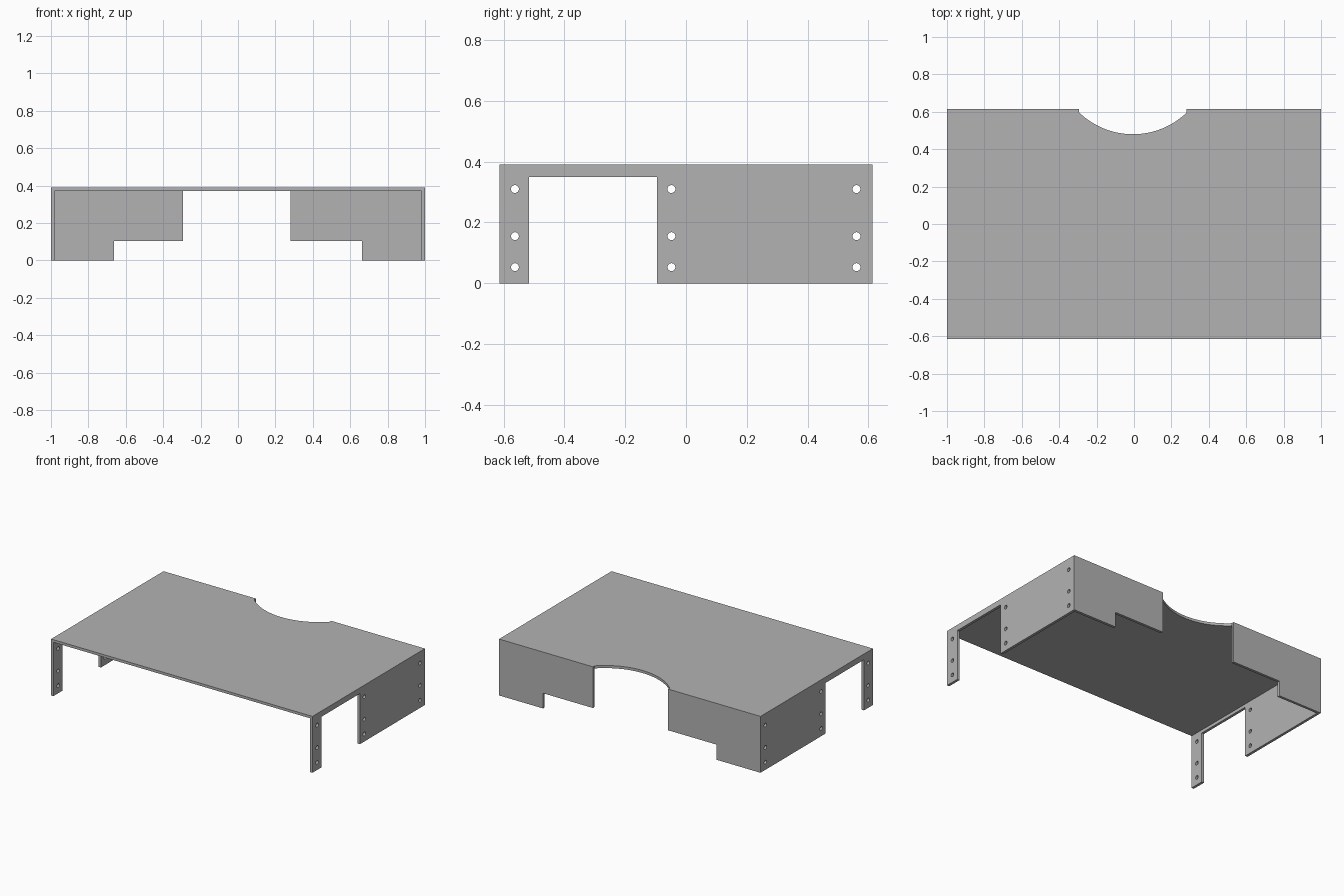
import bpy, bmesh, math
from mathutils import Vector, Matrix

cube = bpy.data.objects.get("Cube")
if cube:
    bpy.data.objects.remove(cube, do_unlink=True)

X, Y, H, T = 1.0, 0.614, 0.39, 0.018   # half width, half depth, height, sheet thickness
NOTCH_L, NOTCH_R = -0.293, 0.282       # rear opening edges

grey = bpy.data.materials.new("sheet grey")
grey.use_nodes = True
colour = (0.45, 0.45, 0.45, 1)
grey.diffuse_color = colour
grey.node_tree.nodes["Principled BSDF"].inputs["Base Color"].default_value = colour


def panel(name, outline, to_3d, thickness):
    """Flat sheet: a 2D outline placed in space by to_3d and extruded."""
    bm = bmesh.new()
    face = bm.faces.new([bm.verts.new(to_3d(a, b)) for a, b in outline])
    moved = bmesh.ops.extrude_face_region(bm, geom=[face])["geom"]
    bmesh.ops.translate(bm, vec=Vector(thickness),
                        verts=[v for v in moved if isinstance(v, bmesh.types.BMVert)])
    bmesh.ops.recalc_face_normals(bm, faces=bm.faces)
    mesh = bpy.data.meshes.new(name)
    bm.to_mesh(mesh)
    bm.free()
    mesh.materials.append(grey)
    obj = bpy.data.objects.new(name, mesh)
    bpy.context.collection.objects.link(obj)
    return obj


# Top sheet with a curved rear notch
mid, half = (NOTCH_L + NOTCH_R) / 2, (NOTCH_R - NOTCH_L) / 2
arc_end, arc_low = Y - T, 0.48
sag = arc_end - arc_low
radius = (half ** 2 + sag ** 2) / (2 * sag)
sweep = math.asin(half / radius)
steps = 32
arc = []
for i in range(steps + 1):
    a = sweep * (1 - 2 * i / steps)
    arc.append((mid + radius * math.sin(a), arc_low + radius * (1 - math.cos(a))))
top = [(-X, -Y), (X, -Y), (X, Y), (NOTCH_R, Y)] + arc + [(NOTCH_L, Y), (-X, Y)]
panel("top_sheet", top, lambda x, y: (x, y, H - T), (0, 0, T))

# Stepped rear panels, one each side of the opening
for name, s, inner in (("right", -1, NOTCH_L), ("left", 1, NOTCH_R)):
    outer, step = s * (X - T), s * 0.664
    outline = [(outer, 0), (step, 0), (step, 0.105), (inner, 0.105),
               (inner, H - T), (outer, H - T)]
    panel(name + "_rear_panel", outline, lambda x, z: (x, Y - T, z), (0, T, 0))

# Drill for the screw holes, reaching through both sides
bm = bmesh.new()
for y in (-0.563, -0.048, 0.561):
    for z in (0.053, 0.155, 0.31):
        bmesh.ops.create_cone(bm, cap_ends=True, segments=24, radius1=0.013, radius2=0.013,
                              depth=2.2 * X, matrix=Matrix.Translation((0, y, z))
                              @ Matrix.Rotation(math.pi / 2, 4, "Y"))
drill_mesh = bpy.data.meshes.new("hole_drill")
bm.to_mesh(drill_mesh)
bm.free()
drill = bpy.data.objects.new("hole_drill", drill_mesh)
bpy.context.collection.objects.link(drill)
drill.hide_render = True

# Side panels with a front leg and a cut-out
side = [(-Y, 0), (-0.516, 0), (-0.516, 0.35), (-0.096, 0.35), (-0.096, 0),
        (Y, 0), (Y, H - T), (-Y, H - T)]
for name, s in (("right", -1), ("left", 1)):
    obj = panel(name + "_side_panel", side, lambda y, z: (s * X, y, z), (-s * T, 0, 0))
    cut = obj.modifiers.new("screw holes", "BOOLEAN")
    cut.operation, cut.solver, cut.object = "DIFFERENCE", "EXACT", drill
    bpy.context.view_layer.objects.active = obj
    bpy.ops.object.modifier_apply(modifier=cut.name)

bpy.data.objects.remove(drill, do_unlink=True)
